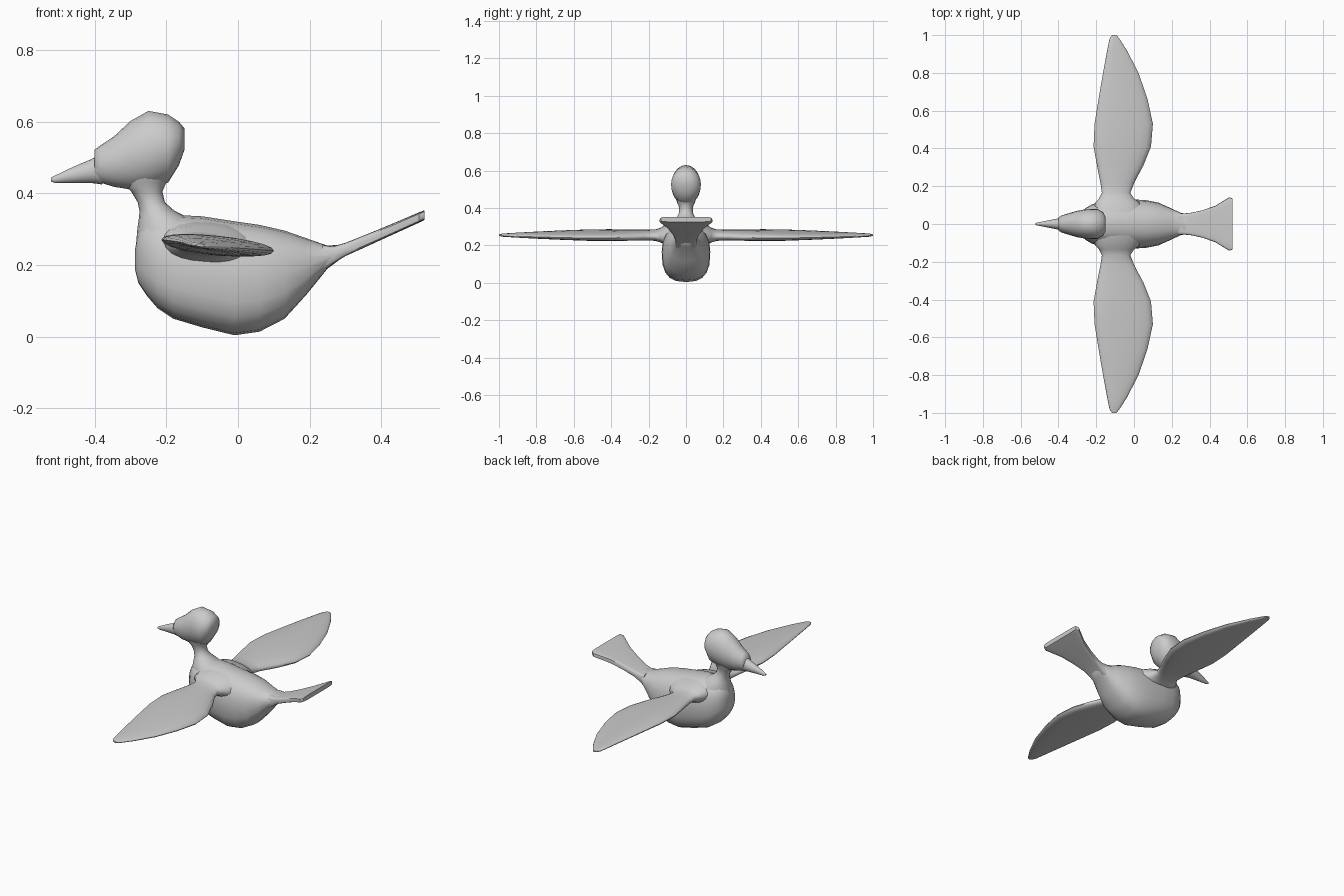
import bpy
import bmesh
from math import sin, cos, tau, copysign
from mathutils import Vector


def ring(center, u, v, n_low=2.0, n_up=2.0, sides=20):
    """Rounded cross-section spanned by half-axes u and v."""
    pts = []
    for i in range(sides):
        a = tau * i / sides
        c, s = cos(a), sin(a)
        e = 2 / (n_up if s > 0 else n_low)
        pts.append(Vector(center) + Vector(u) * copysign(abs(c) ** e, c)
                   + Vector(v) * copysign(abs(s) ** e, s))
    return pts


def loft(name, rings, angle=1.0):
    """Skin a row of cross-sections into one closed object."""
    bm = bmesh.new()
    rows = [[bm.verts.new(p) for p in r] for r in rings]
    for a, b in zip(rows, rows[1:]):
        for i in range(len(a)):
            j = (i + 1) % len(a)
            bm.faces.new((a[i], a[j], b[j], b[i]))
    bm.faces.new(rows[0])
    bm.faces.new(rows[-1])
    bmesh.ops.recalc_face_normals(bm, faces=bm.faces)
    mesh = bpy.data.meshes.new(name)
    bm.to_mesh(mesh)
    bm.free()
    ob = bpy.data.objects.new(name, mesh)
    bpy.context.collection.objects.link(ob)
    bpy.ops.object.select_all(action='DESELECT')
    ob.select_set(True)
    bpy.context.view_layer.objects.active = ob
    bpy.ops.object.shade_smooth_by_angle(angle=angle)
    return ob


def along_x(stations, n_low=2.0, n_up=2.0):
    """Stations: x, bottom z, top z, half width."""
    return [ring((x, 0, (b + t) / 2), (0, w, 0), (0, 0, (t - b) / 2), n_low, n_up)
            for x, b, t, w in stations]


# Body, plump chest narrowing to the tail root
loft("body", along_x([
    (-0.287, 0.185, 0.245, 0.025), (-0.278, 0.150, 0.295, 0.060),
    (-0.255, 0.115, 0.325, 0.085), (-0.225, 0.080, 0.335, 0.103),
    (-0.180, 0.050, 0.340, 0.118), (-0.100, 0.026, 0.336, 0.127),
    (-0.010, 0.004, 0.322, 0.130), (0.060, 0.014, 0.312, 0.127),
    (0.130, 0.050, 0.296, 0.113), (0.190, 0.116, 0.275, 0.086),
    (0.250, 0.190, 0.254, 0.058), (0.285, 0.216, 0.257, 0.054)], 2.7, 2.3))

# Tail, a flat fan rising backwards
loft("tail", along_x([
    (0.235, 0.180, 0.256, 0.058), (0.265, 0.203, 0.252, 0.056),
    (0.300, 0.225, 0.262, 0.059), (0.360, 0.252, 0.286, 0.072),
    (0.430, 0.284, 0.315, 0.096), (0.505, 0.318, 0.347, 0.142),
    (0.521, 0.326, 0.353, 0.135)], 6, 6), 0.8)

# Head
loft("head", along_x([
    (-0.400, 0.435, 0.522, 0.034), (-0.385, 0.430, 0.533, 0.044),
    (-0.345, 0.418, 0.560, 0.057), (-0.300, 0.411, 0.602, 0.070),
    (-0.250, 0.415, 0.630, 0.079), (-0.195, 0.430, 0.620, 0.080),
    (-0.165, 0.478, 0.600, 0.064), (-0.150, 0.520, 0.582, 0.035)], 2.0, 2.0))

# Beak
loft("beak", along_x([
    (-0.380, 0.425, 0.512, 0.036), (-0.410, 0.429, 0.495, 0.028),
    (-0.460, 0.429, 0.474, 0.018), (-0.510, 0.429, 0.450, 0.008),
    (-0.522, 0.433, 0.444, 0.005)]))

# Neck, flaring into back and head (z, front x, rear x, half width)
loft("neck", [ring(((a + b) / 2, 0, z), ((b - a) / 2, 0, 0), (0, w, 0)) for z, a, b, w in [
    (0.240, -0.286, -0.060, 0.098), (0.300, -0.281, -0.100, 0.084),
    (0.335, -0.276, -0.145, 0.062), (0.352, -0.275, -0.178, 0.048),
    (0.375, -0.280, -0.204, 0.037), (0.405, -0.298, -0.211, 0.037),
    (0.430, -0.325, -0.200, 0.048), (0.480, -0.335, -0.170, 0.062)]])

# Wings (y, leading x, trailing x, half thickness)
wing = [(0.060, -0.215, 0.060, 0.064), (0.115, -0.205, 0.028, 0.052),
        (0.135, -0.185, 0.000, 0.038), (0.165, -0.170, -0.020, 0.029),
        (0.220, -0.178, 0.002, 0.027), (0.310, -0.196, 0.050, 0.027),
        (0.410, -0.214, 0.090, 0.027), (0.530, -0.209, 0.100, 0.025),
        (0.660, -0.188, 0.072, 0.021), (0.800, -0.164, 0.024, 0.016),
        (0.920, -0.142, -0.038, 0.011), (0.980, -0.130, -0.077, 0.008),
        (1.000, -0.116, -0.092, 0.004)]
for side, label in ((1, "left"), (-1, "right")):
    rings = []
    for y, a, b, t in wing:
        h = (b - a) / 2
        rings.append(ring(((a + b) / 2, side * y, 0.255), (h, 0, -0.10 * h), (0, 0, t), 2.2, 2.2))
    loft(label + "_wing", rings)
